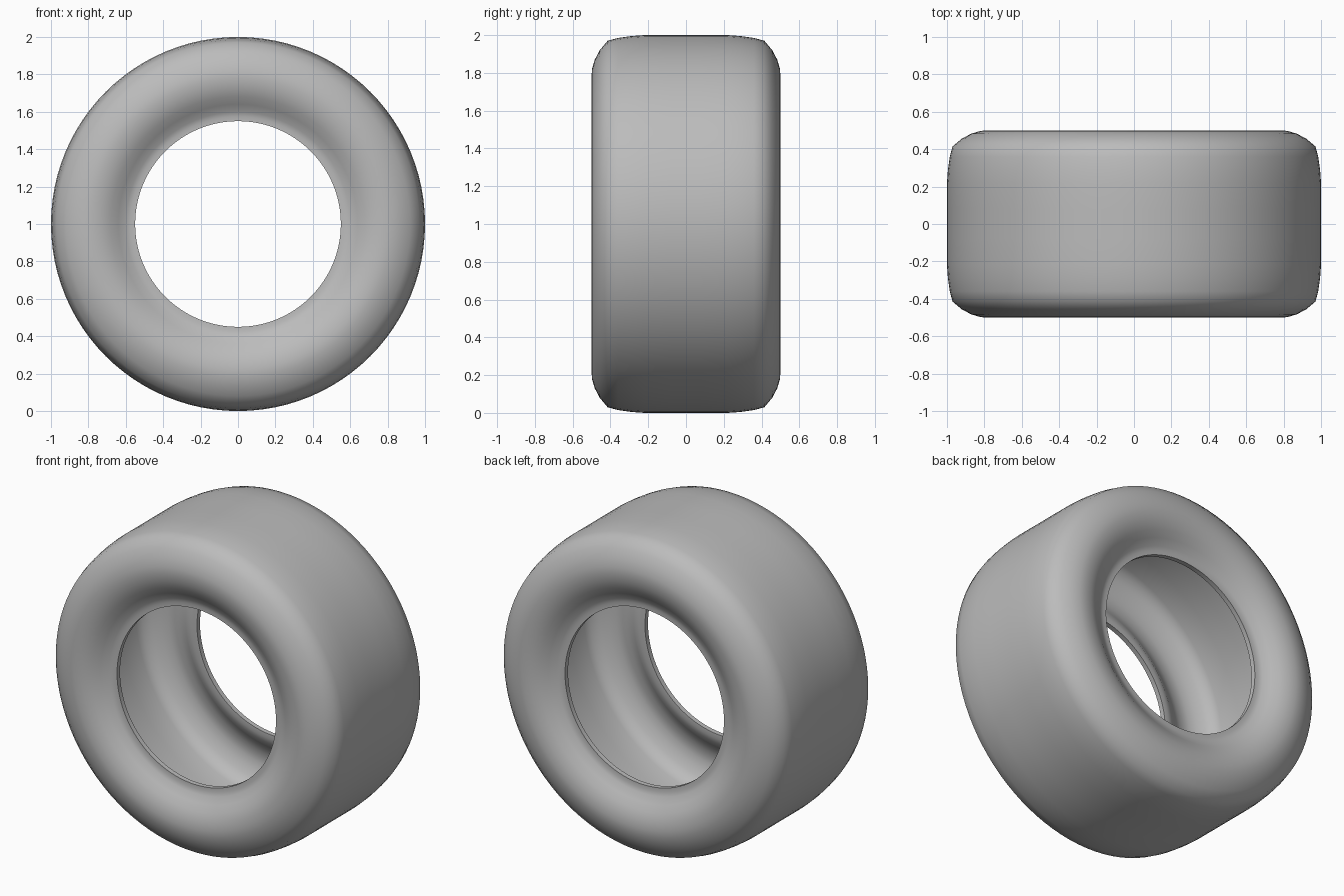
import bpy, bmesh, math
from mathutils import Vector

cube = bpy.data.objects.get("Cube")
if cube:
    bpy.data.objects.remove(cube, do_unlink=True)

SEGMENTS = 96
WALL = 0.03

# Rubber material
rubber = bpy.data.materials.new("grey rubber")
rubber.use_nodes = True
grey = (0.5, 0.5, 0.5, 1)
rubber.diffuse_color = grey
rubber.node_tree.nodes["Principled BSDF"].inputs["Base Color"].default_value = grey

# Half cross-section (radius, half width): bead lip, sidewall, shoulder, tread
half = [(0.55, 0.41), (0.575, 0.41), (0.6, 0.418), (0.64, 0.445), (0.68, 0.472),
        (0.73, 0.493), (0.78, 0.5), (0.82, 0.498), (0.87, 0.483), (0.92, 0.457),
        (0.97, 0.415), (0.985, 0.36), (0.995, 0.29), (1.0, 0.22), (1.0, 0.08)]
profile = half + [(r, -y) for r, y in reversed(half)]

# Spin the cross-section around the axle
bm = bmesh.new()
verts = [bm.verts.new((r, y, 0)) for r, y in profile]
edges = [bm.edges.new(pair) for pair in zip(verts, verts[1:])]
bmesh.ops.spin(bm, geom=verts + edges, cent=(0, 0, 0), axis=(0, 1, 0),
               angle=math.tau, steps=SEGMENTS)
bmesh.ops.remove_doubles(bm, verts=bm.verts, dist=0.0005)
bmesh.ops.recalc_face_normals(bm, faces=bm.faces)

# Make sure the tread faces outwards
tread = max(bm.faces, key=lambda f: Vector((f.calc_center_median().x, 0, 0)).length)
if tread.normal.dot(tread.calc_center_median()) < 0:
    bmesh.ops.reverse_faces(bm, faces=bm.faces)

mesh = bpy.data.meshes.new("tyre")
bm.to_mesh(mesh)
bm.free()
mesh.materials.append(rubber)
tyre = bpy.data.objects.new("tyre", mesh)
tyre.location.z = 1
bpy.context.collection.objects.link(tyre)

# Hollow shell wall
shell = tyre.modifiers.new("wall", "SOLIDIFY")
shell.thickness = WALL
shell.offset = -1

bpy.context.view_layer.objects.active = tyre
tyre.select_set(True)
bpy.ops.object.modifier_apply(modifier=shell.name)
bpy.ops.object.shade_smooth_by_angle(angle=math.radians(45))
